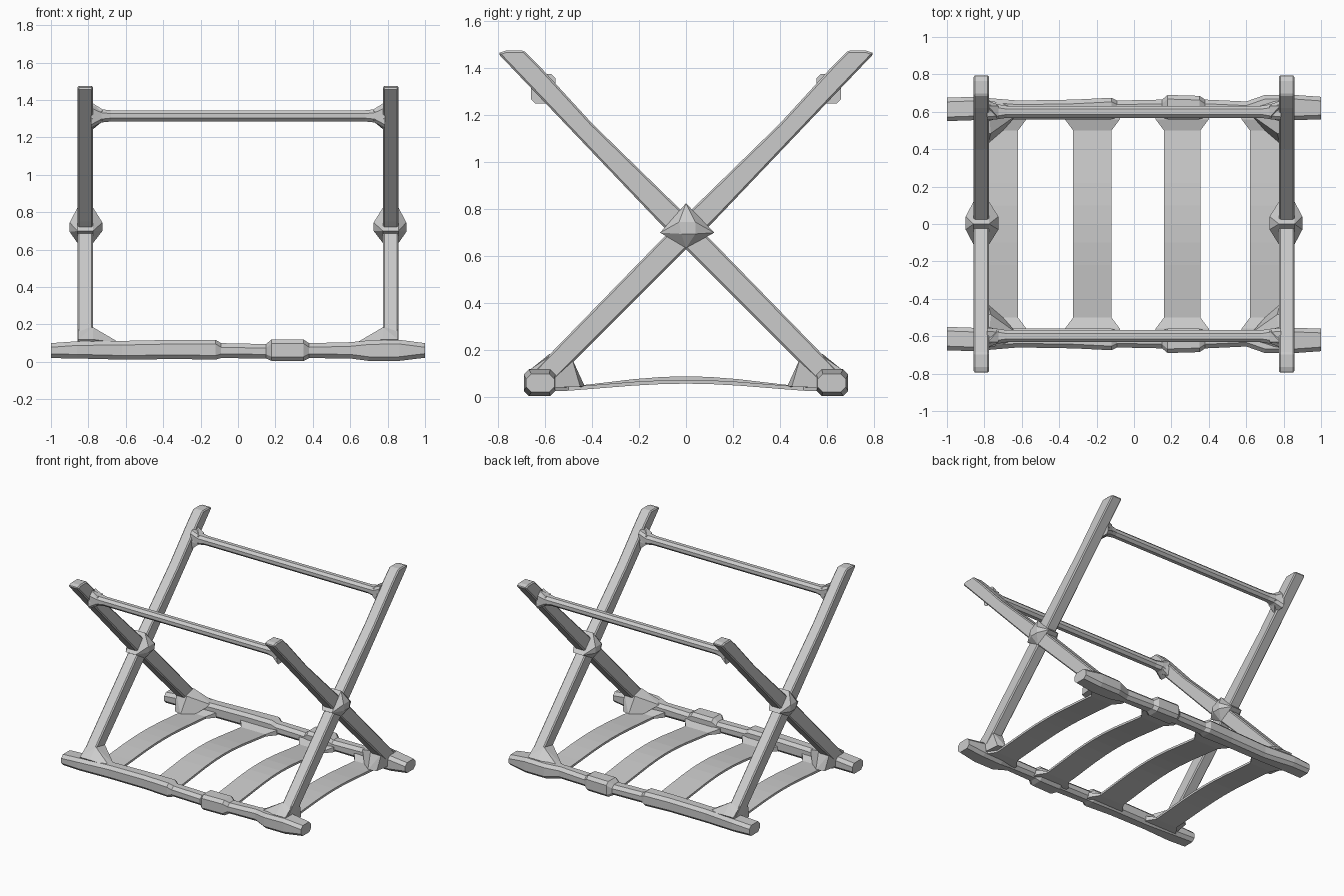
import bpy, bmesh
from mathutils import Vector


def finish(name, bm, bevel=0.0):
    bmesh.ops.recalc_face_normals(bm, faces=bm.faces)
    me = bpy.data.meshes.new(name)
    bm.to_mesh(me)
    bm.free()
    ob = bpy.data.objects.new(name, me)
    bpy.context.collection.objects.link(ob)
    if bevel:
        m = ob.modifiers.new("soft_edges", 'BEVEL')
        m.width, m.segments = bevel, 1
    return ob


def loft(name, rings, bevel=0.0):
    bm = bmesh.new()
    vs = [[bm.verts.new(p) for p in r] for r in rings]
    n = len(rings[0])
    for a, b in zip(vs, vs[1:]):
        for i in range(n):
            j = (i + 1) % n
            bm.faces.new((a[i], a[j], b[j], b[i]))
    bm.faces.new(vs[0][::-1])
    bm.faces.new(vs[-1])
    return finish(name, bm, bevel)


def hull(name, pts):
    bm = bmesh.new()
    for p in pts:
        bm.verts.new(p)
    r = bmesh.ops.convex_hull(bm, input=bm.verts)
    junk = [g for g in set(r["geom_interior"] + r["geom_unused"])
            if isinstance(g, bmesh.types.BMVert)]
    bmesh.ops.delete(bm, geom=junk, context='VERTS')
    return finish(name, bm)


def octagon(x, y0, y1, z0, z1, c):
    """Chamfered rectangle across the x axis."""
    return [(x, y0 + c, z0), (x, y1 - c, z0), (x, y1, z0 + c), (x, y1, z1 - c),
            (x, y1 - c, z1), (x, y0 + c, z1), (x, y0, z1 - c), (x, y0, z0 + c)]


# crossed legs: one side profile in y, z, mirrored to four legs
LEG = [(-0.80, 1.463), (-0.765, 1.475), (-0.69, 1.475), (-0.62, 1.405),
       (-0.40, 1.165), (0.0, 0.775), (0.10, 0.675), (0.66, 0.10), (0.62, 0.04),
       (0.57, 0.06), (0.0, 0.63), (-0.12, 0.75)]
for sx, side in ((-1, "left"), (1, "right")):
    for sy, end in ((1, "front"), (-1, "back")):
        loft(f"{side}_{end}_leg",
             [[(sx * x, sy * y, z) for y, z in LEG] for x in (0.775, 0.858)], 0.008)

# bottom rails: x, outer y, inner y, low z, high z
RAIL = [(-1.0, 0.675, 0.55, 0.02, 0.10), (-0.86, 0.68, 0.555, 0.018, 0.11),
        (-0.62, 0.66, 0.56, 0.012, 0.112), (-0.32, 0.665, 0.56, 0.015, 0.118),
        (-0.12, 0.675, 0.56, 0.012, 0.118), (-0.09, 0.66, 0.57, 0.02, 0.10),
        (0.15, 0.665, 0.57, 0.018, 0.095), (0.18, 0.69, 0.56, 0.005, 0.12),
        (0.35, 0.685, 0.56, 0.005, 0.12), (0.38, 0.665, 0.57, 0.02, 0.10),
        (0.60, 0.655, 0.57, 0.018, 0.105), (0.70, 0.69, 0.56, 0.005, 0.115),
        (0.86, 0.69, 0.555, 0.005, 0.118), (1.0, 0.68, 0.56, 0.022, 0.10)]
# top rails flare where they meet the legs
TOP = [(0.785, 0.555, 0.66, 1.25, 1.375), (0.73, 0.56, 0.64, 1.28, 1.35),
       (0.68, 0.568, 0.632, 1.285, 1.345)]
TOP = [(-x, *r) for x, *r in TOP] + TOP[::-1]
for sy, end in ((-1, "front"), (1, "back")):
    loft(f"{end}_bottom_rail",
         [octagon(x, *sorted((sy * a, sy * b)), lo, hi, 0.022) for x, a, b, lo, hi in RAIL])
    loft(f"{end}_top_rail",
         [octagon(x, *sorted((sy * a, sy * b)), lo, hi, 0.018) for x, a, b, lo, hi in TOP])

# arched straps between the bottom rails: y, centre z factor, extra half width
ARCH = [(0.60, 0.0, 0.05), (0.56, 0.0, 0.045), (0.50, 0.06, 0.0), (0.38, 0.35, 0.0),
        (0.22, 0.75, 0.0), (0.10, 0.95, 0.0)]
ARCH = [(-y, f, e) for y, f, e in ARCH] + [(0, 1, 0)] + ARCH[::-1]
for i, (x0, x1, rise) in enumerate(((-0.80, -0.62, 0.032), (-0.325, -0.12, 0.047),
                                    (0.16, 0.355, 0.047), (0.62, 0.80, 0.032))):
    rings = []
    for y, f, e in ARCH:
        z, t = 0.034 + rise * f, 0.008 + (0.02 if e else 0)
        rings.append([(x0 - e, y, z - 0.008), (x1 + e, y, z - 0.008),
                      (x1 + e, y, z + t), (x0 - e, y, z + t)])
    loft(f"strap_{i + 1}", rings)

for sx, side in ((-1, "left"), (1, "right")):
    # pivot hub where the legs cross, faceted and tapering up and down
    hull(f"{side}_pivot_hub", [
        (sx * x, y, z) for x, y, z in (
            (0.858, 0.0, 0.825), (0.775, 0.0, 0.825), (0.858, 0.0, 0.635), (0.775, 0.0, 0.635),
            (0.90, -0.03, 0.745), (0.90, 0.04, 0.745), (0.90, -0.02, 0.695), (0.90, 0.04, 0.695),
            (0.725, -0.03, 0.745), (0.725, 0.04, 0.745), (0.725, -0.02, 0.70), (0.725, 0.04, 0.70),
            (0.858, -0.11, 0.70), (0.775, -0.11, 0.70), (0.858, 0.12, 0.70), (0.775, 0.12, 0.70))])
    for sy, end in ((-1, "front"), (1, "back")):
        # corner gusset between leg, rail and outer strap
        hull(f"{side}_{end}_gusset", [
            (sx * x, sy * y, z) for x, y, z in (
                (0.855, 0.58, 0.175), (0.775, 0.58, 0.185), (0.855, 0.485, 0.165),
                (0.765, 0.485, 0.165), (0.63, 0.58, 0.10), (0.63, 0.63, 0.10),
                (0.855, 0.66, 0.12), (0.775, 0.66, 0.12), (0.78, 0.43, 0.045),
                (0.84, 0.45, 0.045), (0.70, 0.50, 0.045), (0.86, 0.60, 0.04))])
        # bracket at the top corner
        hull(f"{side}_{end}_top_bracket", [
            (sx * x, sy * y, z) for x, y, z in (
                (0.78, 0.56, 1.24), (0.78, 0.66, 1.30), (0.78, 0.63, 1.385),
                (0.78, 0.55, 1.30), (0.725, 0.565, 1.285), (0.725, 0.635, 1.29),
                (0.725, 0.63, 1.35), (0.725, 0.57, 1.35))])
